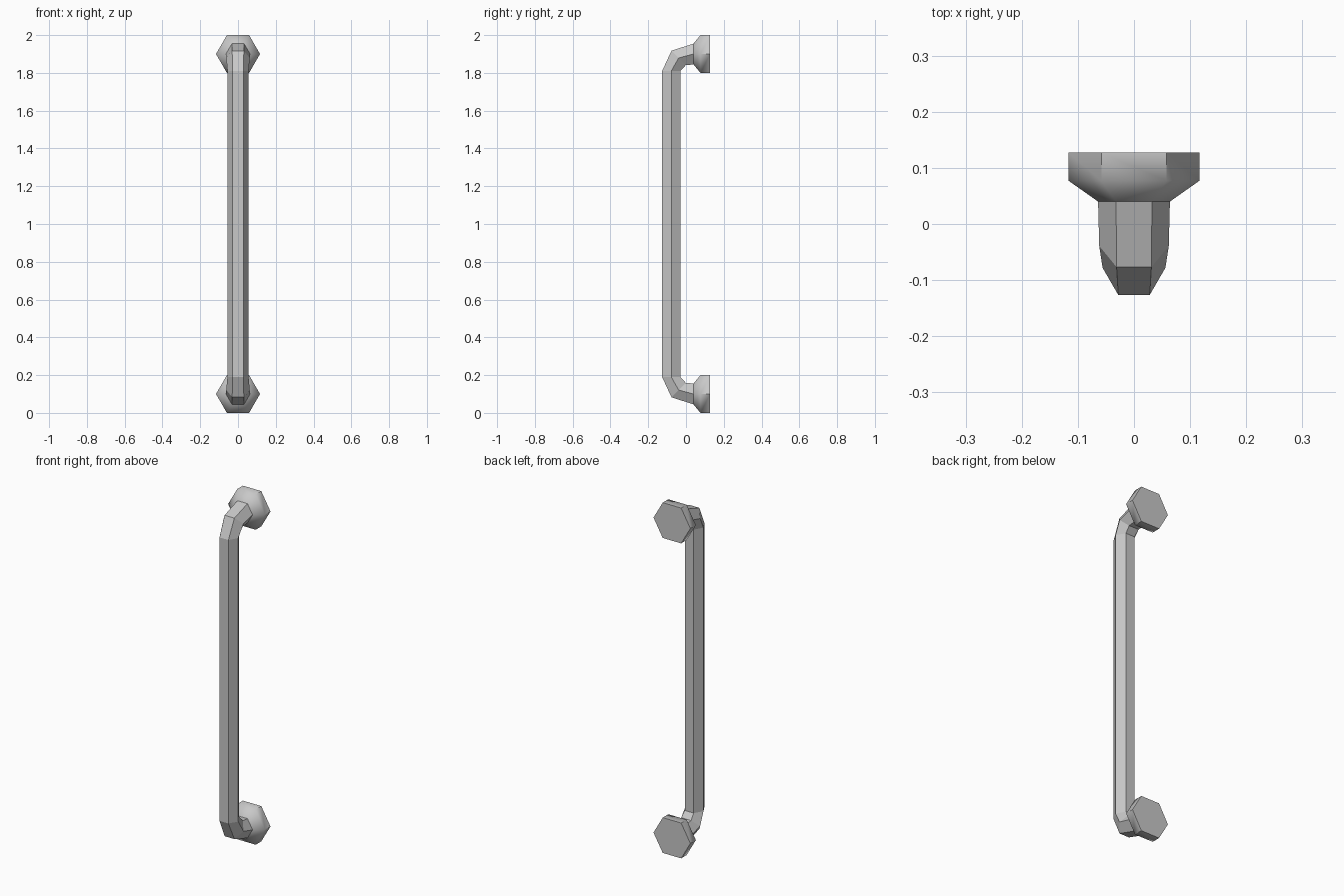
import bpy, bmesh
from math import cos, sin, radians

if "Cube" in bpy.data.objects:
    bpy.data.objects.remove(bpy.data.objects["Cube"], do_unlink=True)

metal = bpy.data.materials.new("grey_metal")
metal.use_nodes = True
GREY = (0.58, 0.58, 0.58, 1)
metal.diffuse_color = GREY
metal.node_tree.nodes["Principled BSDF"].inputs["Base Color"].default_value = GREY

SIDES = 6


def hex_tube(name, rings, cap_end=False):
    """Loft hexagons; each ring is (y, z, radius, tilt of its outer side from up)."""
    bm = bmesh.new()
    loops = []
    for y, z, r, tilt in rings:
        t = radians(tilt)
        loop = []
        for i in range(SIDES):
            a = radians(i * 360 / SIDES)
            out = r * sin(a)
            loop.append(bm.verts.new((r * cos(a), y - out * sin(t), z + out * cos(t))))
        loops.append(loop)
    for lower, upper in zip(loops, loops[1:]):
        for i in range(SIDES):
            j = (i + 1) % SIDES
            bm.faces.new((lower[i], lower[j], upper[j], upper[i]))
    if cap_end:
        bm.faces.new(loops[-1])
    bmesh.ops.recalc_face_normals(bm, faces=bm.faces)
    mesh = bpy.data.meshes.new(name)
    bm.to_mesh(mesh)
    bm.free()
    mesh.materials.append(metal)
    obj = bpy.data.objects.new(name, mesh)
    bpy.context.collection.objects.link(obj)
    return obj


# Bar with a two-step bend at each end, mirrored about mid height
upper_bend = [(-0.078, 1.81, 0.056, 90), (-0.039, 1.879, 0.062, 45), (0.04, 1.9, 0.064, 0)]
lower_bend = [(y, 2 - z, r, 180 - tilt) for y, z, r, tilt in reversed(upper_bend)]
hex_tube("handle_bar", lower_bend + upper_bend)

# Flared mounting flanges at both ends of the bar
for name, z in (("upper_flange", 1.9), ("lower_flange", 0.1)):
    flange = hex_tube(name, [(0.04, z, 0.064, 0), (0.077, z, 0.1165, 0),
                             (0.127, z, 0.1165, 0)], cap_end=True)
    bpy.ops.object.select_all(action="DESELECT")
    flange.select_set(True)
    bpy.context.view_layer.objects.active = flange
    bpy.ops.object.shade_smooth_by_angle(angle=radians(55))
